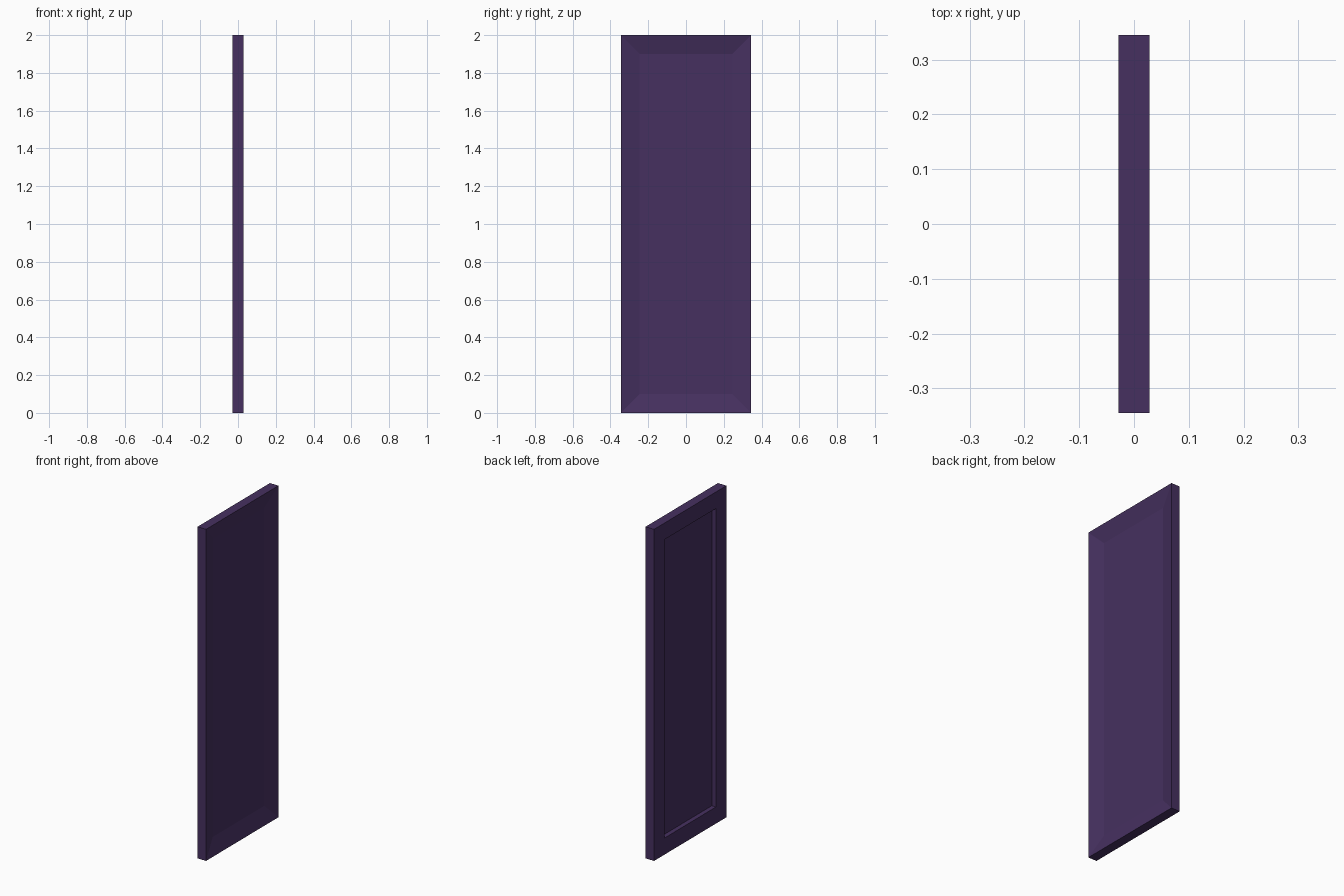
import bpy, bmesh
from mathutils import Matrix, Vector

if "Cube" in bpy.data.objects:
    bpy.data.objects.remove(bpy.data.objects["Cube"])

THICK, WIDTH, HEIGHT = 0.057, 0.69, 2.0
BORDER = 0.10


def side_face(bm, sign):
    """Outermost face looking along +x or -x."""
    bm.faces.ensure_lookup_table()
    bm.normal_update()
    return max((f for f in bm.faces if f.normal.x * sign > 0.9),
               key=lambda f: f.calc_center_median().x * sign)


def shift(bm, face, dx):
    bmesh.ops.translate(bm, verts=list(face.verts), vec=Vector((dx, 0, 0)))


# Slab
bm = bmesh.new()
bmesh.ops.create_cube(bm, size=1.0, matrix=Matrix.Translation((0, 0, HEIGHT / 2))
                      @ Matrix.Diagonal((THICK, WIDTH, HEIGHT, 1)))

# +x side: wide sloping border down to a sunken panel
panel = side_face(bm, 1)
bmesh.ops.inset_region(bm, faces=[panel], thickness=BORDER, use_even_offset=True)
shift(bm, panel, -0.025)

# -x side: flat frame around a straight-walled recess
recess = side_face(bm, -1)
bmesh.ops.inset_region(bm, faces=[recess], thickness=BORDER, use_even_offset=True)
bmesh.ops.inset_region(bm, faces=[recess], thickness=0.0)
shift(bm, recess, 0.028)

bm.normal_update()
mesh = bpy.data.meshes.new("door_panel")
bm.to_mesh(mesh)
bm.free()

# Single dark purple colour
purple = bpy.data.materials.new("dark purple")
purple.diffuse_color = (0.061, 0.030, 0.117, 1)
purple.use_nodes = True
purple.node_tree.nodes["Principled BSDF"].inputs["Base Color"].default_value = purple.diffuse_color
mesh.materials.append(purple)
bpy.context.collection.objects.link(bpy.data.objects.new("door_panel", mesh))
